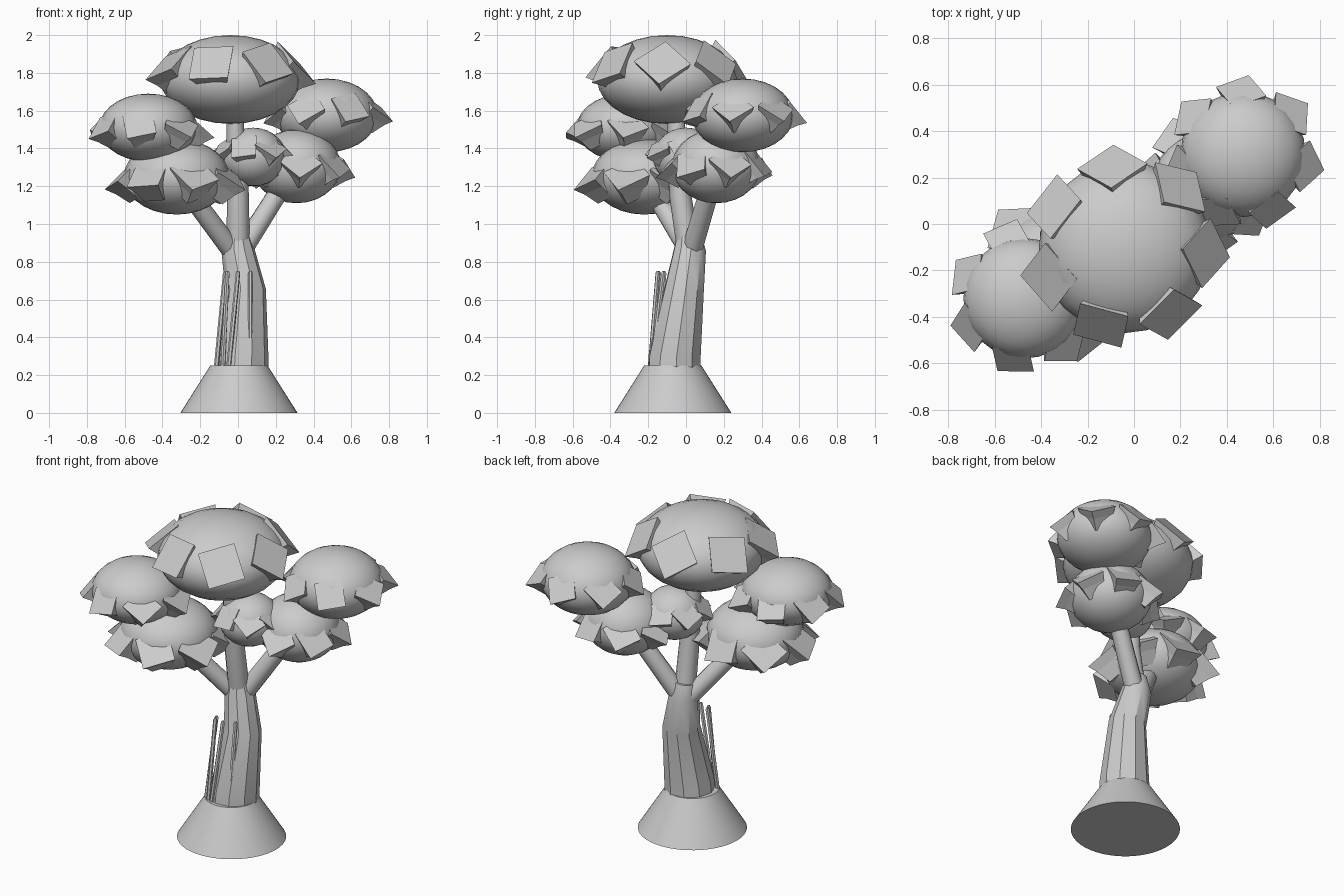
import bpy, bmesh, math, random
from mathutils import Vector

random.seed(4)
cube = bpy.data.objects.get("Cube")
if cube:
    bpy.data.objects.remove(cube, do_unlink=True)

grey = bpy.data.materials.new("plain grey")
grey.use_nodes = True
GREY = (0.6, 0.6, 0.6, 1)
grey.diffuse_color = GREY
grey.node_tree.nodes["Principled BSDF"].inputs["Base Color"].default_value = GREY


def finish(name, smooth):
    ob = bpy.context.object
    ob.name = name
    ob.data.materials.append(grey)
    bpy.ops.object.shade_smooth_by_angle(angle=math.radians(smooth))


def tube(name, points, resolution=4):
    """Tapered tube through (x, y, z, radius) points."""
    cu = bpy.data.curves.new(name, 'CURVE')
    cu.dimensions = '3D'
    cu.bevel_depth = 1
    cu.bevel_resolution = resolution
    cu.use_fill_caps = True
    sp = cu.splines.new('POLY')
    sp.points.add(len(points) - 1)
    for p, (x, y, z, r) in zip(sp.points, points):
        p.co = (x, y, z, 1)
        p.radius = r
    ob = bpy.data.objects.new(name, cu)
    bpy.context.collection.objects.link(ob)
    bpy.ops.object.select_all(action='DESELECT')
    ob.select_set(True)
    bpy.context.view_layer.objects.active = ob
    bpy.ops.object.convert(target='MESH')
    finish(name, 35)


def leaf_blocks(name, centre, r, rz, phase, size, lift, rolls):
    """Ring of flared, upward-tilted square blocks standing out of a crown."""
    bm = bmesh.new()
    for i, roll in enumerate(rolls):
        a = math.radians(phase) + i * math.tau / len(rolls)
        out = Vector((math.cos(a), math.sin(a), 0))
        tilt = math.radians(random.uniform(36, 52))
        normal = out * math.cos(tilt) + Vector((0, 0, math.sin(tilt)))
        reach = 1.03 * math.sqrt(1 - lift * lift)
        pos = Vector(centre) + out * r * reach + Vector((0, 0, lift * rz))
        side = Vector((0, 0, 1)).cross(normal).normalized()
        up = normal.cross(side)
        rings = []
        for depth, scale in ((0, 1), (0.3, 0.8), (0.75, 0.62)):
            ring = []
            for k in range(4):
                t = math.radians(roll) + math.pi / 4 + k * math.pi / 2
                v = (side * math.cos(t) + up * math.sin(t)) * size * scale * 0.707
                ring.append(bm.verts.new(pos + v - normal * depth * size))
            rings.append(ring)
        bm.faces.new(rings[0])
        bm.faces.new(rings[-1][::-1])
        for top, low in zip(rings, rings[1:]):
            for k in range(4):
                n = (k + 1) % 4
                bm.faces.new((top[k], low[k], low[n], top[n]))
    bmesh.ops.recalc_face_normals(bm, faces=bm.faces)
    me = bpy.data.meshes.new(name)
    bm.to_mesh(me)
    bm.free()
    me.materials.append(grey)
    bpy.context.collection.objects.link(bpy.data.objects.new(name, me))


# Flared base
bpy.ops.mesh.primitive_cone_add(vertices=48, radius1=0.31, radius2=0.152,
                                depth=0.25, location=(0.005, -0.07, 0.125))
finish("base", 30)

# Bent trunk and the three limbs
tube("trunk", [(0.015, -0.062, 0.2, 0.145), (0.02, -0.06, 0.3, 0.142),
               (0.04, -0.01, 0.65, 0.108), (0, 0.02, 0.86, 0.088),
               (-0.005, 0.015, 0.95, 0.064)], 3)
tube("middle_limb", [(0, 0.015, 0.86, 0.062), (0, -0.03, 1.15, 0.058),
                     (-0.02, -0.06, 1.65, 0.042)])
tube("right_limb", [(-0.025, 0.02, 0.85, 0.054), (-0.2, -0.12, 1.085, 0.052),
                    (-0.3, -0.2, 1.25, 0.048)])
tube("left_limb", [(0.02, 0.03, 0.86, 0.055), (0.19, 0.11, 1.13, 0.052),
                   (0.3, 0.16, 1.3, 0.048)])

# Thin stems leaning on the front of the trunk
stems = [((-0.115, -0.15), (-0.068, -0.115)), ((-0.05, -0.19), (0, -0.15)),
         ((-0.08, -0.18), (-0.056, -0.145)), ((0.066, -0.18), (0.066, -0.12))]
for i, (low, top) in enumerate(stems):
    tube(f"stem_{i + 1}", [(*low, 0.24, 0.013), (*top, 0.74, 0.012),
                           (*top, 0.752, 0.006)], 1)

# Leafy crowns: name, centre, radius, half height,
# block phase, block size, block height, block rolls
crowns = [
    ("top_crown", (-0.04, -0.1, 1.765), 0.37, 0.235,
     -107, 0.215, 0.38, (3, 17, 41, 42, 38, -12, 25)),
    ("upper_left_crown", (0.47, 0.3, 1.575), 0.27, 0.195,
     -11, 0.16, 0.22, (-45, 38, 27, 33, 40, 39, 13)),
    ("upper_right_crown", (-0.475, -0.32, 1.51), 0.26, 0.18,
     -100, 0.16, 0.1, (15, 42, 30, 38, 10, 25, 20)),
    ("lower_right_crown", (-0.325, -0.22, 1.25), 0.28, 0.2,
     -122, 0.19, 0.08, (5, 25, 40, 30, 12, 38, 20)),
    ("lower_left_crown", (0.31, 0.16, 1.305), 0.235, 0.195,
     -85, 0.165, 0.12, (40, 20, 35, 10, 30, 42, 25)),
    ("centre_crown", (0.08, 0, 1.355), 0.175, 0.155,
     -107, 0.135, 0.35, (10, 35, 25, 40, 15, 30, 38)),
]
for name, centre, r, rz, *blocks in crowns:
    bpy.ops.mesh.primitive_uv_sphere_add(segments=24, ring_count=14, radius=1, location=centre)
    bpy.context.object.scale = (r, r, rz)
    bpy.ops.object.transform_apply(location=False, rotation=False, scale=True)
    finish(name, 40)
    leaf_blocks(name + "_leaves", centre, r, rz, *blocks)
